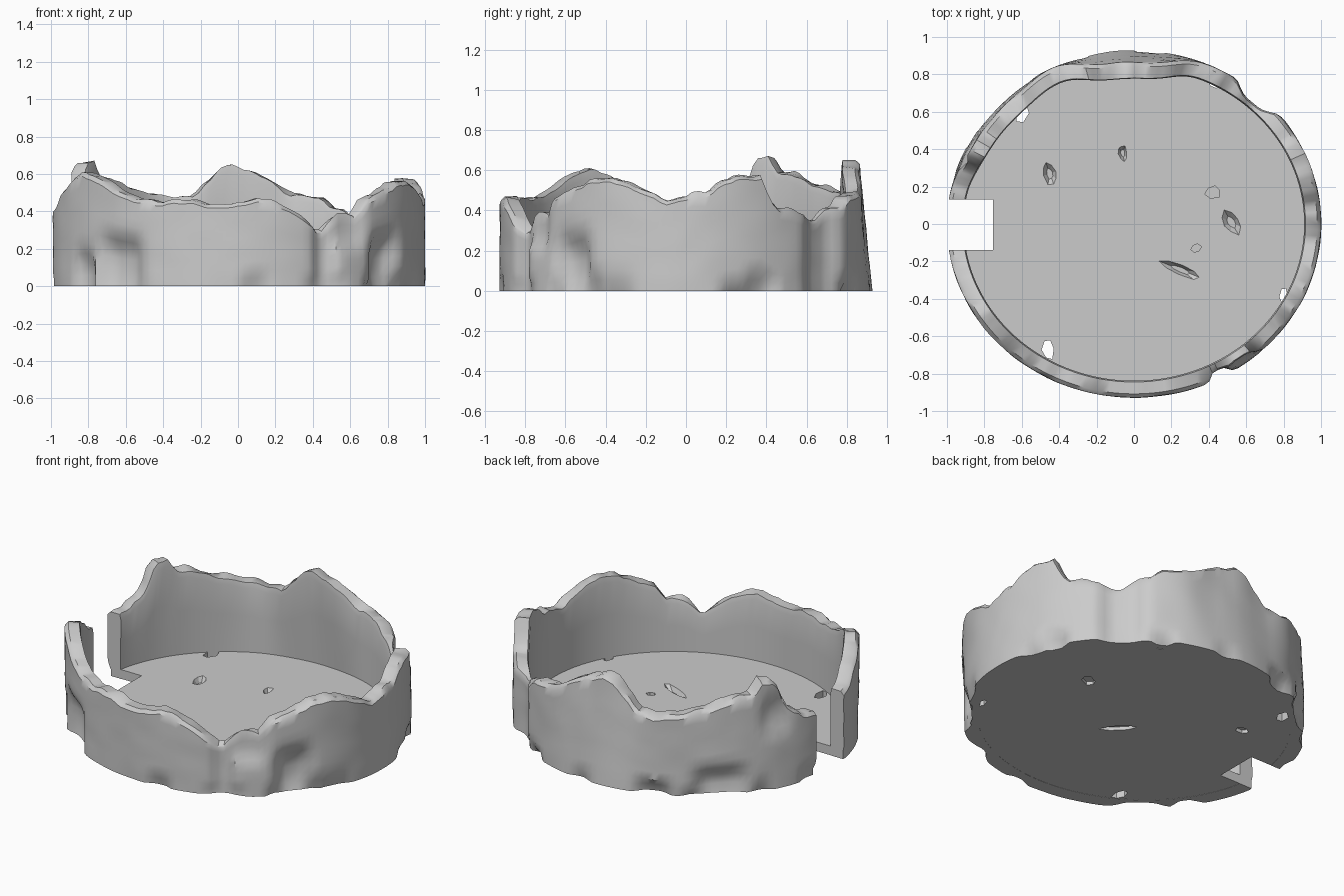
import bpy, bmesh, math, random
from mathutils import noise, Vector

if "Cube" in bpy.data.objects:
    bpy.data.objects.remove(bpy.data.objects["Cube"])

random.seed(4)
FLOOR = .058  # floor top

# Broken rim height: (angle in degrees, height)
RIM = [(0, .47), (6, .49), (12, .55), (19, .575), (24, .575), (26, .50), (29, .42), (40, .38),
       (47, .34), (51, .40), (57, .41), (61, .47), (72, .49), (78, .55), (83, .60), (88, .63),
       (93, .655), (97, .62), (102, .53), (105, .48), (115, .48), (122, .50), (131, .53),
       (139, .57), (147, .60), (150, .66), (155, .66), (158, .55), (161, .47), (166, .41),
       (172, .40), (188, .41), (195, .45), (201, .53), (213, .61), (222, .57), (230, .50),
       (240, .455), (257, .46), (264, .43), (270, .445), (276, .47), (282, .45), (288, .40),
       (294, .33), (297, .28), (301, .35), (304, .38), (310, .38), (314, .46), (321, .50),
       (328, .555), (335, .56), (341, .54), (347, .50), (353, .45), (360, .47)]

# Chips in the outer face: angle, height, half angle, half height, depth
CHIPS = [(230, .10, 8, .15, .075), (214, .04, 4.5, .13, .06), (322, .11, 6, .15, .075),
         (298, .20, 3.5, .50, .045), (306, .33, 6, .12, .04), (48, .20, 7, .50, .055),
         (135, .06, 9, .09, .065), (155, .45, 5, .10, .03)]
CHIPS += [(random.uniform(0, 360), 0, random.uniform(3, 7), random.uniform(.03, .07),
           random.uniform(.02, .06)) for _ in range(16)]


def rim_height(t):
    for (a, h), (b, k) in zip(RIM, RIM[1:]):
        if a <= t <= b:
            return h + (k - h) * (t - a) / (b - a)


def bump(d, w):
    return math.exp(-(d / w) ** 4)


def angle_gap(a, b):
    return (a - b + 180) % 360 - 180


def chip_depth(t, z):
    d = max(c[4] * bump(angle_gap(t, c[0]), c[2]) * bump(z - c[1], c[3]) for c in CHIPS)
    return min(d, .078)


def lean(t):
    return .065 * bump(angle_gap(t, 92), 17) + .03 * bump(angle_gap(t, 143), 20)


def point(t, inset, z):
    r = math.radians(t)
    return ((1 - inset) * math.cos(r), (.928 - inset) * math.sin(r), z)


def new_object(name, bm):
    bmesh.ops.recalc_face_normals(bm, faces=bm.faces)
    me = bpy.data.meshes.new(name)
    bm.to_mesh(me)
    bm.free()
    ob = bpy.data.objects.new(name, me)
    bpy.context.collection.objects.link(ob)
    return ob


def cut(ob, cutter):
    cutter.hide_render = True
    cutter.hide_set(True)
    m = ob.modifiers.new("cut", 'BOOLEAN')
    m.operation = 'DIFFERENCE'
    m.solver = 'EXACT'
    m.object = cutter
    bpy.context.view_layer.objects.active = ob
    bpy.ops.object.modifier_apply(modifier=m.name)


def prism(name, x, y, rx, ry, turn, z0, z1, sides=6, taper=1.0):
    bm = bmesh.new()
    rings = []
    pts = [(math.cos(i * math.tau / sides), math.sin(i * math.tau / sides),
            random.uniform(.8, 1.15)) for i in range(sides)]
    c, s = math.cos(math.radians(turn)), math.sin(math.radians(turn))
    for z, k in ((z0, taper), (z1, 1)):
        rings.append([bm.verts.new((x + (u * rx * c - v * ry * s) * q * k,
                                    y + (u * rx * s + v * ry * c) * q * k, z)) for u, v, q in pts])
    for i in range(sides):
        j = (i + 1) % sides
        bm.faces.new((rings[0][i], rings[0][j], rings[1][j], rings[1][i]))
    for ring in rings:
        bm.faces.new(ring)
    return new_object(name, bm)


# Ruined ring wall: one closed cross-section per angle
bm = bmesh.new()
N = 180
rings = []
for i in range(N):
    t = i * 360 / N
    h = rim_height(t) + .018 * noise.noise(Vector((t * .21, 0, 0)))
    tilt = .02 * noise.noise(Vector((t * .13, 5, 0)))
    section = []
    for k in range(11):
        z = (h - .02) * k / 10
        inset = chip_depth(t, z) + lean(t) * z / h
        inset += .004 * noise.noise(Vector((t * .1, z * 8, 2)))
        section.append(point(t, inset, z))
    top = lean(t)
    section.append(point(t, top + max(.02, min(chip_depth(t, h) + .008, .08)), h + tilt))
    section.append(point(t, top + .083, h - tilt * .5))
    for k in (9.7, 6, 3, 0):
        z = (h - .02) * k / 10
        section.append(point(t, .09 + lean(t) * z / h, z))
    rings.append([bm.verts.new(p) for p in section])
for i in range(N):
    a, b = rings[i], rings[(i + 1) % N]
    for k in range(len(a)):
        n = (k + 1) % len(a)
        bm.faces.new((a[k], b[k], b[n], a[n]))
wall = new_object("ruined_wall", bm)

# Floor slab
bm = bmesh.new()
loops = [[bm.verts.new(point(i * 3, .085, z)) for i in range(120)] for z in (.001, FLOOR)]
for i in range(120):
    j = (i + 1) % 120
    bm.faces.new((loops[0][i], loops[0][j], loops[1][j], loops[1][i]))
for loop in loops:
    bm.faces.new(loop)
floor = new_object("floor", bm)

# Doorway notch on the left
bpy.ops.mesh.primitive_cube_add(size=1, location=(-1.005, -.005, .4))
notch = bpy.context.object
notch.name = "doorway_cutter"
notch.scale = (.50, .27, 1.2)
bpy.context.view_layer.update()
cut(wall, notch)
cut(floor, notch)

# Holes through the floor: x, y, half sizes, turn
for x, y, rx, ry, turn in [(-.60, .60, .035, .06, -10), (-.46, -.67, .035, .06, 5),
                           (.80, -.39, .02, .045, 0), (.43, .75, .03, .02, -20)]:
    cut(floor, prism("floor_hole_cutter", x, y, rx, ry, turn, -.1, .1))

# Pits in the floor
for x, y, rx, ry, turn in [(-.45, .27, .04, .07, 20), (.52, .01, .05, .075, 30),
                           (.25, -.245, .13, .035, -22), (-.06, .38, .025, .045, 10)]:
    cut(floor, prism("floor_pit_cutter", x, y, rx, ry, turn, .03, FLOOR + .004, 8, .45))

# Flat-bottomed chips in the floor top
for x, y, r in [(.42, .17, .045), (.33, -.13, .03)]:
    cut(floor, prism("floor_chip_cutter", x, y, r, r * .8, 15, .02, FLOOR + .01, 6))

# Chips on the underside
for x, y, rx, ry, turn in [(.50, .20, .06, .035, 20), (.03, -.10, .10, .025, -45),
                           (-.52, .33, .04, .03, 0)]:
    cut(floor, prism("under_chip_cutter", x, y, rx, ry, turn, -.01, .022, 6))

# Smooth the wall; the floor stays flat
bpy.ops.object.select_all(action='DESELECT')
wall.select_set(True)
bpy.context.view_layer.objects.active = wall
bpy.ops.object.shade_smooth_by_angle(angle=math.radians(40))
